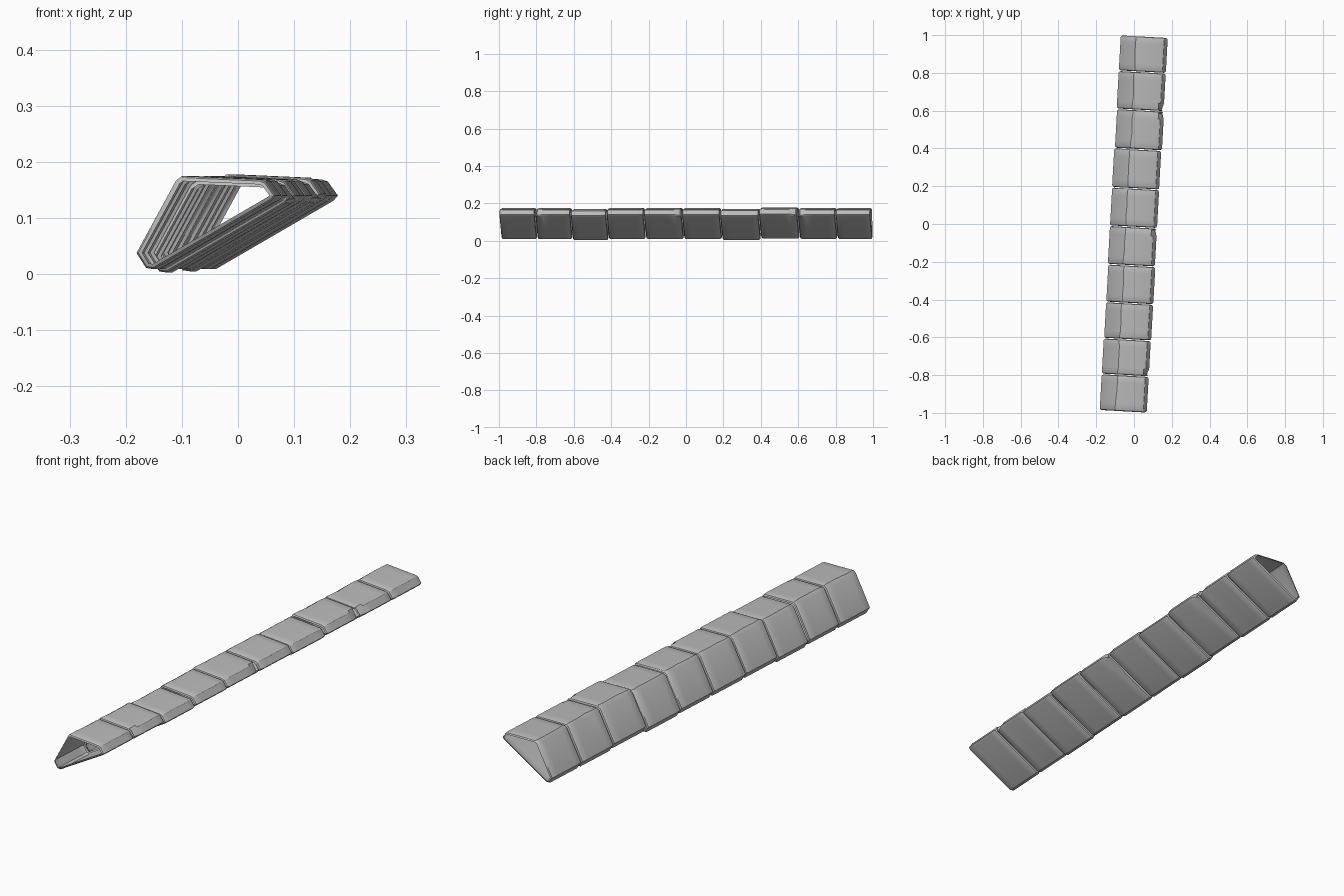
import bpy, bmesh, math, random
from mathutils import Vector, Matrix

random.seed(4)
default = bpy.data.objects.get("Cube")
if default:
    bpy.data.objects.remove(default)

stone = bpy.data.materials.new("grey_stone")
stone.use_nodes = True
GREY = (0.5, 0.5, 0.5, 1)
stone.diffuse_color = GREY
stone.node_tree.nodes["Principled BSDF"].inputs["Base Color"].default_value = GREY

# Cross-section of the ledge, clockwise from its lower left corner
SECTION = [Vector(p) for p in (
    (-0.125, 0.038), (-0.054, 0.168), (-0.045, 0.175), (0.095, 0.169),
    (0.106, 0.165), (0.124, 0.14), (0.116, 0.131), (-0.094, 0.009), (-0.108, 0.011))]
RIDGE = (1, 2)
# Joints between the blocks along the ledge
JOINTS = [-0.995, -0.802, -0.612, -0.42, -0.22, -0.016, 0.188, 0.396, 0.604, 0.806, 0.995]
DROP = {2: -0.006, 6: -0.004, 7: 0.003}     # blocks that sit a little low or high
CHIPPED = {1: 0, 4: 1, 7: 1, 8: 0}          # blocks with a broken front edge, and at which end


def inset(points, d):
    """Move every edge of the section inward by d."""
    result = []
    for i, p in enumerate(points):
        a = (p - points[i - 1]).normalized()
        b = (points[(i + 1) % len(points)] - p).normalized()
        na, nb = Vector((a.y, -a.x)), Vector((b.y, -b.x))
        result.append(p + (na + nb) / (1 + na.dot(nb)) * d)
    return result


def block(index, start, end):
    """Open stone sleeve with bevelled ends and a worn ridge."""
    bm = bmesh.new()
    gap, bevel = 0.002, 0.009
    start, end = start + gap, end - gap
    span = end - start
    stations = [(start, 0.009), (start + 0.003, 0.003), (start + bevel, 0)]
    stations += [(start + span * f, 0) for f in (0.2, 0.4, 0.6, 0.8)]
    stations += [(end - bevel, 0), (end - 0.003, 0.003), (end, 0.009)]
    shift = Vector((random.uniform(-0.002, 0.002), DROP.get(index, 0)))
    rings = []
    for k, (t, depth) in enumerate(stations):
        pts = inset(SECTION, depth)
        # Uneven wear along the ridge
        wear = random.uniform(0, 0.006)
        pts[RIDGE[0]] += (SECTION[0] - SECTION[1]).normalized() * wear
        pts[RIDGE[1]] += Vector((wear, 0))
        # Broken corner on the front edge
        if index in CHIPPED and k == (2, 7)[CHIPPED[index]]:
            for j in (4, 5):
                pts[j] += Vector((-0.012, -0.004))
        rings.append([bm.verts.new((p.x + shift.x, t, p.y + shift.y)) for p in pts])
    n = len(SECTION)
    for r0, r1 in zip(rings, rings[1:]):
        for j in range(n):
            m = (j + 1) % n
            bm.faces.new((r0[j], r1[j], r1[m], r0[m]))
    bmesh.ops.recalc_face_normals(bm, faces=bm.faces)
    # The whole run is turned slightly
    bmesh.ops.transform(bm, matrix=Matrix.Rotation(math.radians(-3.2), 4, 'Z'), verts=bm.verts)
    mesh = bpy.data.meshes.new(f"ledge_block_{index + 1}")
    bm.to_mesh(mesh)
    bm.free()
    mesh.materials.append(stone)
    obj = bpy.data.objects.new(mesh.name, mesh)
    bpy.context.collection.objects.link(obj)
    return obj


blocks = [block(i, a, b) for i, (a, b) in enumerate(zip(JOINTS, JOINTS[1:]))]
for obj in blocks:
    obj.select_set(True)
bpy.context.view_layer.objects.active = blocks[0]
bpy.ops.object.shade_smooth_by_angle(angle=math.radians(30))
